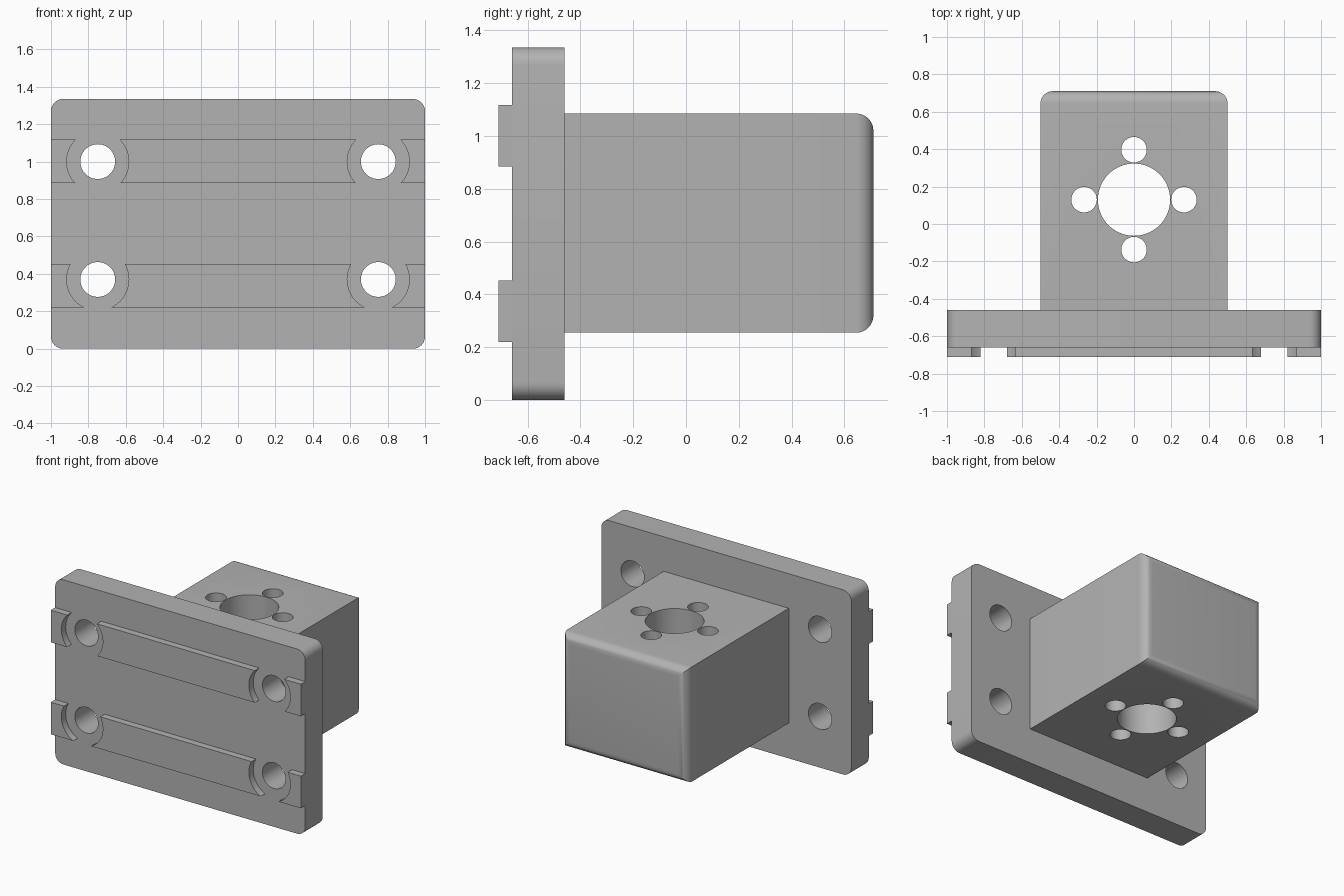
import bpy
import bmesh
import math
from mathutils import Matrix, Vector

cube = bpy.data.objects.get("Cube")
if cube:
    bpy.data.objects.remove(cube, do_unlink=True)

grey = bpy.data.materials.new("neutral_grey")
grey.use_nodes = True
COLOUR = (0.45, 0.45, 0.45, 1)
grey.diffuse_color = COLOUR
grey.node_tree.nodes["Principled BSDF"].inputs["Base Color"].default_value = COLOUR


def make_object(name, bm):
    bmesh.ops.recalc_face_normals(bm, faces=bm.faces)
    mesh = bpy.data.meshes.new(name)
    bm.to_mesh(mesh)
    bm.free()
    mesh.materials.append(grey)
    obj = bpy.data.objects.new(name, mesh)
    bpy.context.collection.objects.link(obj)
    return obj


def box(name, low, high, round_edge=None, radius=0.065):
    """Box between two corners; edges chosen by round_edge(a, b) are rounded."""
    low, high = Vector(low), Vector(high)
    bm = bmesh.new()
    bmesh.ops.create_cube(bm, size=1)
    for v in bm.verts:
        v.co = (low + high) / 2 + v.co * (high - low)
    if round_edge:
        edges = [e for e in bm.edges if round_edge(*(v.co for v in e.verts))]
        bmesh.ops.bevel(bm, geom=edges, offset=radius, segments=8,
                        profile=0.5, affect='EDGES')
    return make_object(name, bm)


def drill(obj, holes, axis):
    """Cut (centre, radius) holes through obj along the y or z axis."""
    turn = Matrix.Rotation(math.pi / 2, 4, 'X') if axis == 'Y' else Matrix()
    bm = bmesh.new()
    for centre, radius in holes:
        bmesh.ops.create_cone(bm, cap_ends=True, segments=64, radius1=radius,
                              radius2=radius, depth=3,
                              matrix=Matrix.Translation(centre) @ turn)
    cutter = make_object("hole_cutter", bm)
    cutter.hide_render = True
    mod = obj.modifiers.new("holes", 'BOOLEAN')
    mod.operation = 'DIFFERENCE'
    mod.solver = 'EXACT'
    mod.object = cutter
    select(obj)
    bpy.ops.object.modifier_apply(modifier=mod.name)
    bpy.data.objects.remove(cutter, do_unlink=True)


def select(obj):
    bpy.ops.object.select_all(action='DESELECT')
    obj.select_set(True)
    bpy.context.view_layer.objects.active = obj


FRONT, JOINT, BACK = -0.66, -0.46, 0.71
bolts = [Vector((x, FRONT, z)) for x in (-0.75, 0.75) for z in (0.37, 1.0)]

# Mounting plate with rounded corners and four bolt holes
plate = box("mounting_plate", (-1, FRONT, 0), (1, JOINT, 1.335),
            lambda a, b: abs(a.y - b.y) > 0.1)
drill(plate, [(p, 0.093) for p in bolts], 'Y')

# Locating rails, interrupted around the bolt holes
rails = []
for name, z in (("lower_rail", 0.22), ("upper_rail", 0.885)):
    rail = box(name, (-1, -0.71, z), (1, FRONT, z + 0.232))
    drill(rail, [(p, 0.166) for p in bolts], 'Y')
    rails.append(rail)

# Block with a rounded back, a central bore and four screw holes
block = box("bored_block", (-0.5, JOINT, 0.255), (0.5, BACK, 1.085),
            lambda a, b: min(a.y, b.y) > BACK - 0.01)
bore = Vector((0, 0.13, 0.67))
screws = [Matrix.Rotation(math.pi / 2 * i, 3, 'Z') @ Vector((0.267, 0, 0))
          for i in range(4)]
drill(block, [(bore, 0.193)] + [(bore + s, 0.068) for s in screws], 'Z')

for part in (plate, block, *rails):
    select(part)
    bpy.ops.object.shade_smooth_by_angle(angle=math.radians(30))
